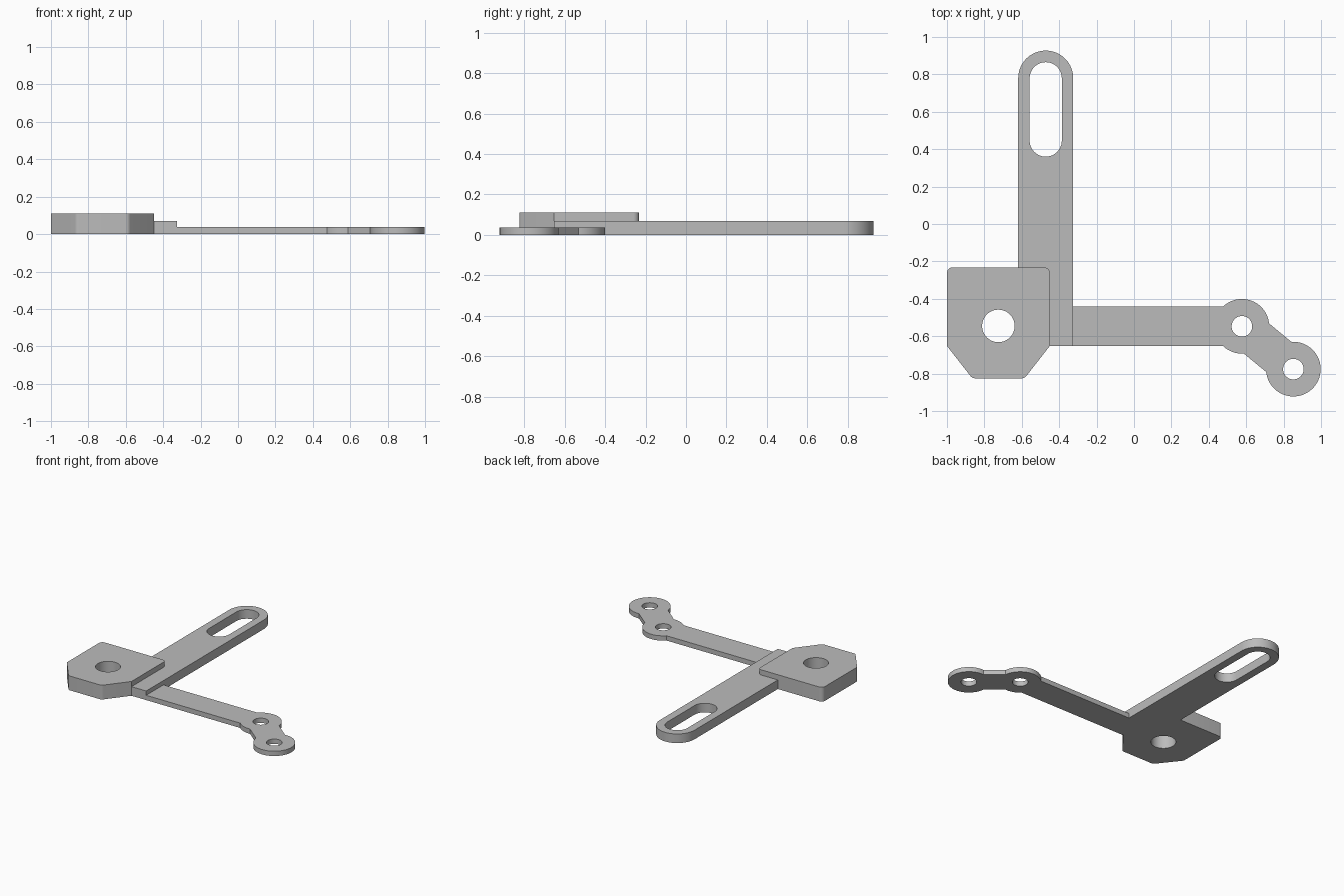
import bpy
import bmesh
from math import radians, cos, sin, tau

cube = bpy.data.objects.get("Cube")
if cube:
    bpy.data.objects.remove(cube, do_unlink=True)

# One plain grey for the whole bracket
grey = bpy.data.materials.new("plain grey")
grey.use_nodes = True
colour = (0.5, 0.5, 0.5, 1)
grey.diffuse_color = colour
grey.node_tree.nodes["Principled BSDF"].inputs["Base Color"].default_value = colour


def arc(x, y, r, start, end, steps=24):
    """Points along an arc, angles in degrees."""
    angles = [radians(start + (end - start) * i / steps) for i in range(steps + 1)]
    return [(x + r * cos(a), y + r * sin(a)) for a in angles]


def circle(x, y, r, steps=48):
    return [(x + r * cos(tau * i / steps), y + r * sin(tau * i / steps)) for i in range(steps)]


def plate(name, height, outline, *holes):
    """Flat plate on the ground from an outline with holes."""
    bm = bmesh.new()
    edges = []
    for loop in (outline, *holes):
        verts = [bm.verts.new((x, y, 0)) for x, y in loop]
        edges += [bm.edges.new((v, verts[i - 1])) for i, v in enumerate(verts)]
    bmesh.ops.triangle_fill(bm, edges=edges, use_beauty=True, normal=(0, 0, 1))
    top = bmesh.ops.extrude_face_region(bm, geom=bm.faces[:])["geom"]
    bmesh.ops.translate(bm, vec=(0, 0, height),
                        verts=[g for g in top if isinstance(g, bmesh.types.BMVert)])
    bmesh.ops.recalc_face_normals(bm, faces=bm.faces[:])
    mesh = bpy.data.meshes.new(name)
    bm.to_mesh(mesh)
    bm.free()
    mesh.materials.append(grey)
    obj = bpy.data.objects.new(name, mesh)
    bpy.context.collection.objects.link(obj)
    bpy.ops.object.select_all(action='DESELECT')
    obj.select_set(True)
    bpy.context.view_layer.objects.active = obj
    bpy.ops.object.shade_smooth_by_angle(angle=radians(25))


# Shared positions
left, right, back, front, shoulder = -1.0, -0.45, -0.232, -0.825, -0.652
arm_x, arm_r, arm_end = -0.472, 0.147, 0.78
arm_right = arm_x + arm_r
fillet = 0.03
pad_corner = arc(right - fillet, back - fillet, fillet, 0, 90, 8)

# Thick mounting pad with chamfered front corners and a bore
pad = [(right, shoulder)] + pad_corner
pad += arc(left + fillet, back - fillet, fillet, 90, 180, 8)
pad += [(left, shoulder)]
pad += arc(-0.85, front + fillet, fillet, 218, 270, 6)
pad += arc(-0.60, front + fillet, fillet, 270, 322, 6)
plate("mounting_pad", 0.11, pad, circle(-0.725, -0.545, 0.087))

# Long slotted arm, fitted around the pad corner
arm = [(right, shoulder), (arm_right, shoulder)]
arm += arc(arm_x, arm_end, arm_r, 0, 180, 36)
arm += [(arm_x - arm_r, back)] + pad_corner[::-1]
slot = arc(arm_x, 0.779, 0.086, 0, 180) + arc(arm_x, 0.446, 0.086, 180, 360)
plate("slotted_arm", 0.07, arm, slot)

# Thin side arm ending in two linked eyelets
eye_r, hole_r = 0.146, 0.055
inner, outer = (0.577, -0.547), (0.852, -0.776)
bar = [(arm_right, shoulder)]
bar += arc(*inner, eye_r, 226, 274, 12)
bar += arc(*outer, eye_r, 186, 454, 48)
bar += arc(*inner, eye_r, 6, 134, 30)
bar += [(arm_right, -0.442)]
plate("eyelet_arm", 0.037, bar, circle(*inner, hole_r), circle(*outer, hole_r))
